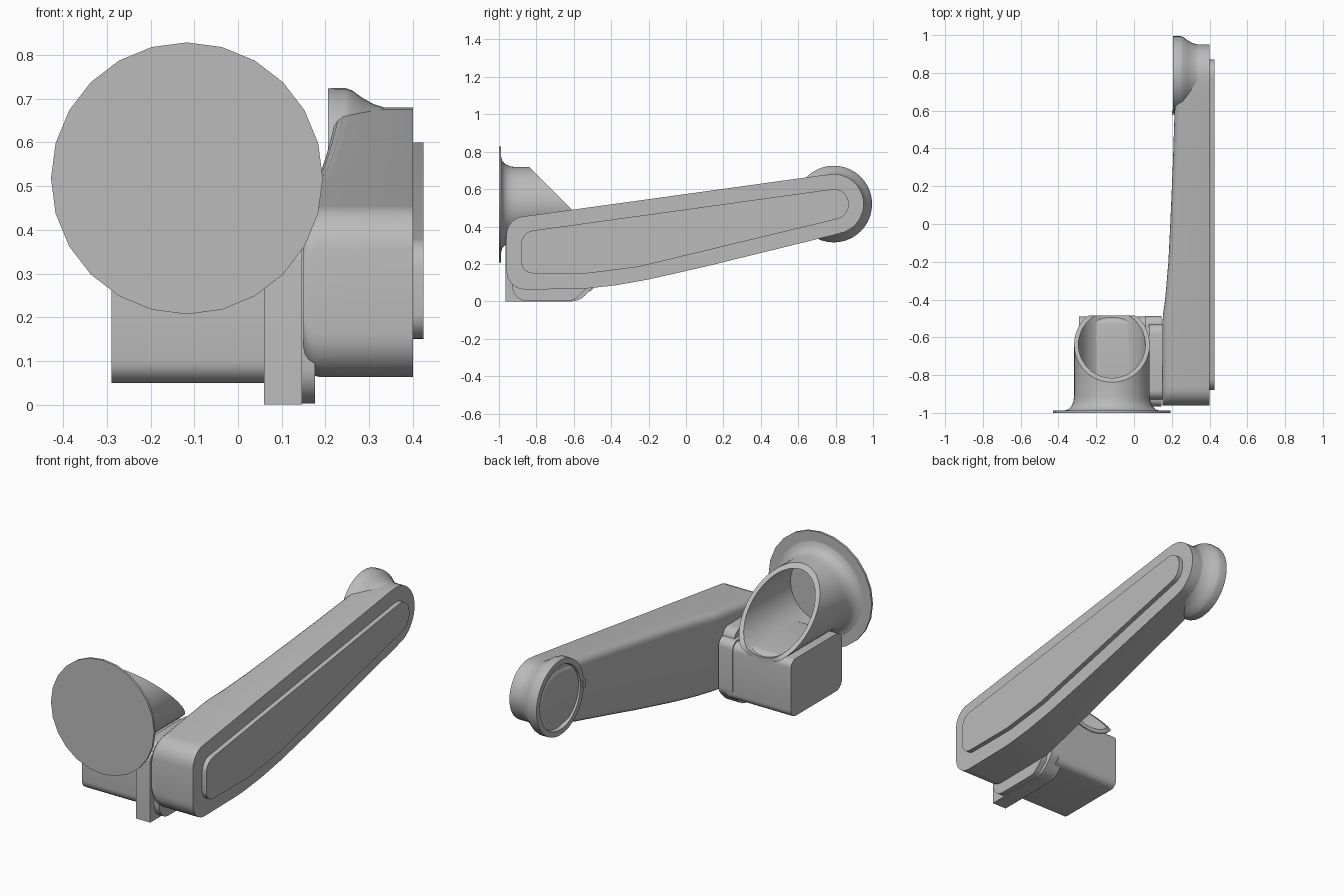
import bpy, bmesh, math
from mathutils import Vector

cube = bpy.data.objects.get("Cube")
if cube:
    bpy.data.objects.remove(cube, do_unlink=True)

grey = bpy.data.materials.new("plain grey")
grey.use_nodes = True
COLOUR = (0.5, 0.5, 0.5, 1)
grey.diffuse_color = COLOUR
grey.node_tree.nodes["Principled BSDF"].inputs["Base Color"].default_value = COLOUR


def finish(name, bm):
    bmesh.ops.remove_doubles(bm, verts=bm.verts, dist=0.0001)
    bmesh.ops.recalc_face_normals(bm, faces=bm.faces)
    mesh = bpy.data.meshes.new(name)
    bm.to_mesh(mesh)
    bm.free()
    mesh.materials.append(grey)
    ob = bpy.data.objects.new(name, mesh)
    bpy.context.collection.objects.link(ob)
    bpy.ops.object.select_all(action='DESELECT')
    ob.select_set(True)
    bpy.context.view_layer.objects.active = ob
    bpy.ops.object.shade_smooth_by_angle(angle=math.radians(32))
    return ob


def loft(name, rings):
    """Skin a list of equal-length closed rings and cap both ends."""
    bm = bmesh.new()
    loops = [[bm.verts.new(p) for p in ring] for ring in rings]
    n = len(loops[0])
    for a, b in zip(loops, loops[1:]):
        for i in range(n):
            j = (i + 1) % n
            bm.faces.new((a[i], a[j], b[j], b[i]))
    bm.faces.new(loops[0])
    bm.faces.new(loops[-1])
    return finish(name, bm)


def rounded(corners, steps=6):
    """Round each (y, z, radius) corner of a polygon."""
    out = []
    for i, (y, z, r) in enumerate(corners):
        p = Vector((y, z))
        a = (Vector(corners[i - 1][:2]) - p).normalized()
        b = (Vector(corners[(i + 1) % len(corners)][:2]) - p).normalized()
        if r == 0:
            out.append(p)
            continue
        half = a.angle(b) / 2
        centre = p + (a + b).normalized() * r / math.sin(half)
        t = r / math.tan(half)
        s, e = p + a * t - centre, p + b * t - centre
        full = s.angle(e)
        for k in range(steps + 1):
            f = k / steps
            d = s * math.sin((1 - f) * full) + e * math.sin(f * full)
            out.append(centre + d / math.sin(full))
    return out


def slab(name, corners, x0, x1):
    pts = rounded(corners)
    return loft(name, [[(x, p.x, p.y) for p in pts] for x in (x0, x1)])


def lerp(table, y):
    for (a, va), (b, vb) in zip(table, table[1:]):
        if y <= b:
            return va + (vb - va) * max(0, y - a) / (b - a)
    return table[-1][1]


# Arm: cross-sections along y, inner side curved and softly rounded
HUB_Y, HUB_Z = 0.79, 0.52
TOP = [(-0.86, 0.455), (0.77, 0.68)]
BOTTOM = [(-0.86, 0.063), (-0.55, 0.067), (-0.38, 0.085), (-0.2, 0.117),
          (0.1, 0.185), (0.82, 0.362)]
INNER = [(-0.96, 0.15), (-0.5, 0.15), (-0.4, 0.165), (-0.2, 0.182),
         (0, 0.192), (0.3, 0.205), (0.6, 0.215), (0.95, 0.225)]


def arm_section(y):
    top, bottom = lerp(TOP, y), lerp(BOTTOM, y)
    if y < -0.86:
        drop = 0.1 - math.sqrt(max(0, 0.1 ** 2 - (-0.86 - y) ** 2))
        top, bottom = top - drop, bottom + drop
    if y > HUB_Y:
        h = math.sqrt(max(0.0001, 0.16 ** 2 - (y - HUB_Y) ** 2))
        top, bottom = min(top, HUB_Z + h), max(bottom, HUB_Z - h)
    x = lerp(INNER, y)
    r = min(0.04, (top - bottom) * 0.4)
    ring = [(0.4, y, bottom), (0.4, y, top)]
    for cz, start in ((top - r, 90), (bottom + r, 180)):
        for k in range(5):
            a = math.radians(start + k * 22.5)
            ring.append((x + r + r * math.cos(a), y, cz + r * math.sin(a)))
    return ring


stations = [-0.86 - 0.1 * math.cos(math.radians(a)) for a in range(0, 90, 15)]
stations += [-0.86 + i * 0.055 for i in range(31)]
stations += [HUB_Y + 0.16 * math.sin(math.radians(a)) for a in range(10, 91, 10)]
loft("arm", [arm_section(y) for y in stations])

# Raised cover on the outer side of the arm
slab("arm_cover", [(-0.88, 0.15, 0.06), (-0.52, 0.15, 0.25), (-0.25, 0.185, 0.4),
                   (0.87, 0.455, 0.078), (0.87, 0.612, 0.078),
                   (-0.88, 0.37, 0.07)], 0.39, 0.425)


def hub_ring(x, r, n=40):
    return [(x, HUB_Y + r * math.cos(math.tau * i / n),
             HUB_Z + r * math.sin(math.tau * i / n)) for i in range(n)]


# Flared hub with a shallow recess
loft("hub", [hub_ring(x, r) for x, r in (
    (0.225, 0.17), (0.206, 0.175), (0.206, 0.204), (0.245, 0.205), (0.26, 0.2),
    (0.285, 0.182), (0.31, 0.168), (0.335, 0.16), (0.37, 0.155))])
slab("hub_key", [(0.578, 0.5, 0), (0.6, 0.5, 0), (0.6, 0.545, 0), (0.578, 0.545, 0)],
     0.2, 0.23)

# Round flange and hollow socket, mouth cut at 45 degrees
AX, AZ = -0.117, 0.518


def socket_ring(r, y=None, n=24):
    ring = []
    for i in range(n):
        a = math.tau * i / n
        z = AZ + r * math.sin(a)
        ring.append((AX + r * math.cos(a), min(-0.12 - z, -0.485) if y is None else y, z))
    return ring


loft("flange", [socket_ring(0.311, -1), socket_ring(0.311, -0.988)])
loft("socket", [socket_ring(r, y, 48) for r, y in (
    (0.255, -0.988), (0.232, -0.982), (0.214, -0.965), (0.204, -0.94), (0.2, -0.91),
    (0.2, None), (0.177, None), (0.177, -0.986))])

# Box under the socket, its top forms the socket floor
slab("housing", [(-0.93, 0.05, 0.05), (-0.49, 0.05, 0.04), (-0.49, 0.362, 0.04),
                 (-0.93, 0.362, 0.05)], -0.29, 0.1)

# Bracket and neck joining the housing to the arm
slab("bracket", [(-0.965, 0, 0), (-0.57, 0, 0.1), (-0.488, 0.085, 0.06),
                 (-0.488, 0.37, 0.04), (-0.965, 0.37, 0.04)], 0.06, 0.146)
slab("neck", [(-0.93, 0.003, 0.08), (-0.6, 0.003, 0.08), (-0.53, 0.07, 0.05),
              (-0.53, 0.41, 0.05), (-0.93, 0.41, 0.05)], 0.08, 0.176)
